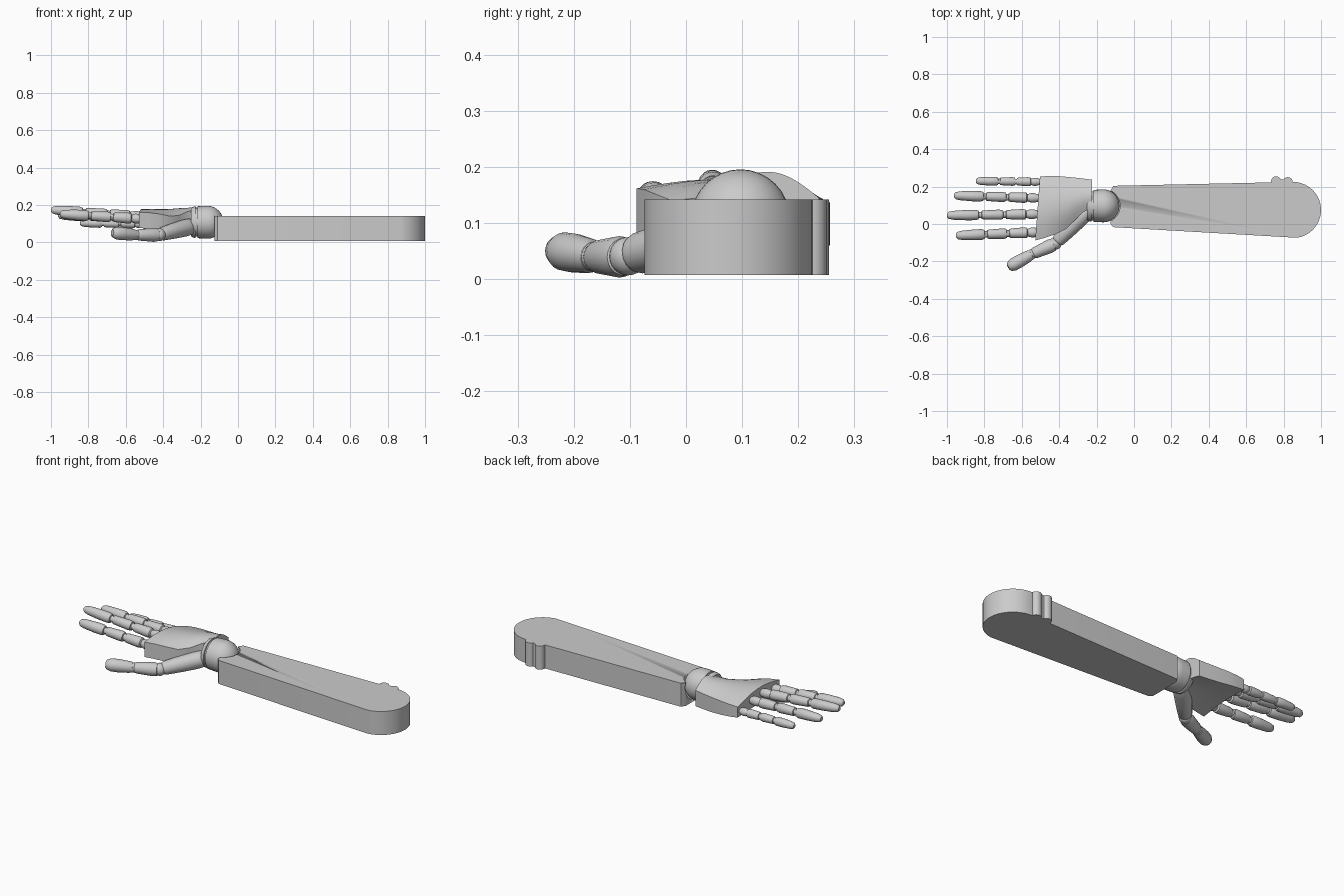
import bpy, bmesh, math
from mathutils import Vector

if "Cube" in bpy.data.objects:
    bpy.data.objects.remove(bpy.data.objects["Cube"])


def finish(name, bm, smooth=True, angle=35):
    bmesh.ops.recalc_face_normals(bm, faces=bm.faces)
    me = bpy.data.meshes.new(name)
    bm.to_mesh(me)
    bm.free()
    ob = bpy.data.objects.new(name, me)
    bpy.context.collection.objects.link(ob)
    if smooth:
        bpy.ops.object.select_all(action='DESELECT')
        ob.select_set(True)
        bpy.context.view_layer.objects.active = ob
        bpy.ops.object.shade_smooth_by_angle(angle=math.radians(angle))
    return ob


def skin(bm, rings):
    """Bridge closed rings of points and cap both ends."""
    vs = [[bm.verts.new(p) for p in r] for r in rings]
    n = len(vs[0])
    for a, b in zip(vs, vs[1:]):
        for i in range(n):
            j = (i + 1) % n
            bm.faces.new((a[i], a[j], b[j], b[i]))
    bm.faces.new(vs[0][::-1])
    bm.faces.new(vs[-1])


def lathe(name, p, q, r, profile, sides=20):
    """Turn a (fraction, radius factor) profile around the line p-q."""
    p, q = Vector(p), Vector(q)
    d = q - p
    u = d.cross(Vector((0, 0, 1))).normalized()
    w = u.cross(d).normalized()
    bm = bmesh.new()
    skin(bm, [[p + d * t + (u * math.cos(a) + w * math.sin(a)) * r * f
               for a in (math.tau * i / sides for i in range(sides))]
              for t, f in profile])
    return finish(name, bm)


def prism(name, pts, z0, z1):
    bm = bmesh.new()
    skin(bm, [[(x, y, z) for x, y in pts] for z in (z0, z1)])
    return finish(name, bm)


# Forearm: tapered slab with a round elbow end
arc = [(0.85 + 0.15 * math.cos(a), 0.075 + 0.15 * math.sin(a))
       for a in (math.radians(-82 + 172 * i / 20) for i in range(21))]
arm = prism("forearm", [(-0.125, 0.0), (-0.11, -0.017)] + arc
            + [(-0.11, 0.204), (-0.125, 0.18)], 0.008, 0.142)

# Wrist socket cut into the forearm
bm = bmesh.new()
bmesh.ops.create_uvsphere(bm, u_segments=32, v_segments=16, radius=0.097)
cutter = finish("socket_cutter", bm)
cutter.location = (-0.165, 0.097, 0.108)
cutter.hide_render = True
cutter.hide_viewport = True
mod = arm.modifiers.new("socket", 'BOOLEAN')
mod.object = cutter
mod.solver = 'EXACT'

# Ribs on the elbow side
for i, (x, y) in enumerate(((0.76, 0.228), (0.822, 0.224))):
    prism(f"elbow_rib_{i + 1}",
          [(x + 0.027 * math.cos(math.tau * k / 16), y + 0.027 * math.sin(math.tau * k / 16))
           for k in range(16)], 0.008, 0.142)
prism("elbow_rib_web", [(0.74, 0.2), (0.84, 0.2), (0.84, 0.236), (0.74, 0.24)], 0.008, 0.142)

# Wrist: grooved drum with a domed end
dome = [(0.5 + 0.5 * math.sin(a), math.cos(a)) for a in (math.radians(9 * i) for i in range(10))]
dome[-1] = (1.0, 0.03)
lathe("wrist", (-0.25, 0.097, 0.108), (-0.078, 0.097, 0.108), 0.088,
      [(0, 0.86), (0.05, 0.93), (0.13, 0.96), (0.14, 0.88), (0.19, 0.88), (0.2, 0.97)] + dome, 32)

# Palm: arched sections (x, thumb side y, little side y, thumb top z, crown, little top z, bottoms)
stations = [
    (-0.225, 0.085, 0.237, 0.175, 0.03, 0.145, 0.060, 0.055),
    (-0.270, 0.065, 0.242, 0.165, 0.03, 0.143, 0.050, 0.055),
    (-0.315, 0.020, 0.247, 0.145, 0.04, 0.141, 0.048, 0.055),
    (-0.360, -0.025, 0.251, 0.140, 0.04, 0.139, 0.055, 0.056),
    (-0.420, -0.055, 0.256, 0.152, 0.033, 0.137, 0.067, 0.060),
    (-0.480, -0.075, 0.257, 0.160, 0.03, 0.134, 0.074, 0.065),
    (-0.528, -0.088, 0.253, 0.162, 0.03, 0.130, 0.077, 0.070),
]
rings = []
N = 12
for k, (x, y0, y1, ta, crown, tb, ba, bb) in enumerate(stations):
    top, low = [], []
    for i in range(N + 1):
        s = i / N
        y = y0 + (y1 - y0) * s
        xx = x + (0.025 * s * k / 6)
        arch = math.sin(math.pi * s)
        top.append((xx, y, ta + (tb - ta) * s + crown * arch))
        low.append((xx, y, ba + (bb - ba) * s + 0.012 * arch))
    rings.append(top + low[::-1])
bm = bmesh.new()
skin(bm, rings)
finish("palm", bm)

# Fingers: knuckle ball and three segments with grooves between
finger = [(0, 0.6), (0.05, 0.72), (0.09, 0.9), (0.13, 0.9), (0.17, 0.68), (0.18, 0.95),
          (0.22, 1.0), (0.36, 0.88), (0.38, 0.8), (0.385, 0.62), (0.41, 0.62), (0.415, 0.85),
          (0.45, 0.97), (0.62, 0.85), (0.635, 0.78), (0.64, 0.6), (0.665, 0.6), (0.67, 0.82),
          (0.70, 1.0), (0.80, 0.98), (0.93, 0.85), (0.98, 0.68), (1.0, 0.35)]
fingers = {
    "index_finger": ((-0.49, -0.043, 0.124), (-0.952, -0.062, 0.152), 0.029),
    "middle_finger": ((-0.49, 0.053, 0.138), (-1.0, 0.046, 0.174), 0.028),
    "ring_finger": ((-0.49, 0.138, 0.128), (-0.962, 0.152, 0.146), 0.028),
    "little_finger": ((-0.49, 0.225, 0.098), (-0.845, 0.23, 0.104), 0.024),
}
for name, (p, q, r) in fingers.items():
    lathe(name, p, q, r, finger)

# Thumb: spindle base, two segments and joint balls
lathe("thumb_base", (-0.235, 0.085, 0.09), (-0.415, -0.097, 0.043), 0.046,
      [(0, 0.7), (0.12, 0.95), (0.3, 1.0), (0.6, 0.92), (0.92, 0.8), (0.96, 0.72), (1, 0.55)])
lathe("thumb_middle", (-0.425, -0.108, 0.04), (-0.545, -0.161, 0.04), 0.037,
      [(0, 0.65), (0.04, 0.9), (0.2, 1), (0.85, 0.82), (0.93, 0.75), (1, 0.55)])
lathe("thumb_tip", (-0.545, -0.161, 0.04), (-0.672, -0.232, 0.052), 0.036,
      [(0, 0.55), (0.04, 0.75), (0.15, 0.85), (0.55, 0.97), (0.8, 0.95), (0.95, 0.72), (1, 0.45)])
for i, (loc, r) in enumerate((((-0.42, -0.103, 0.041), 0.034), ((-0.545, -0.161, 0.04), 0.027))):
    bm = bmesh.new()
    bmesh.ops.create_uvsphere(bm, u_segments=20, v_segments=12, radius=r)
    finish(f"thumb_joint_{i + 1}", bm).location = loc
